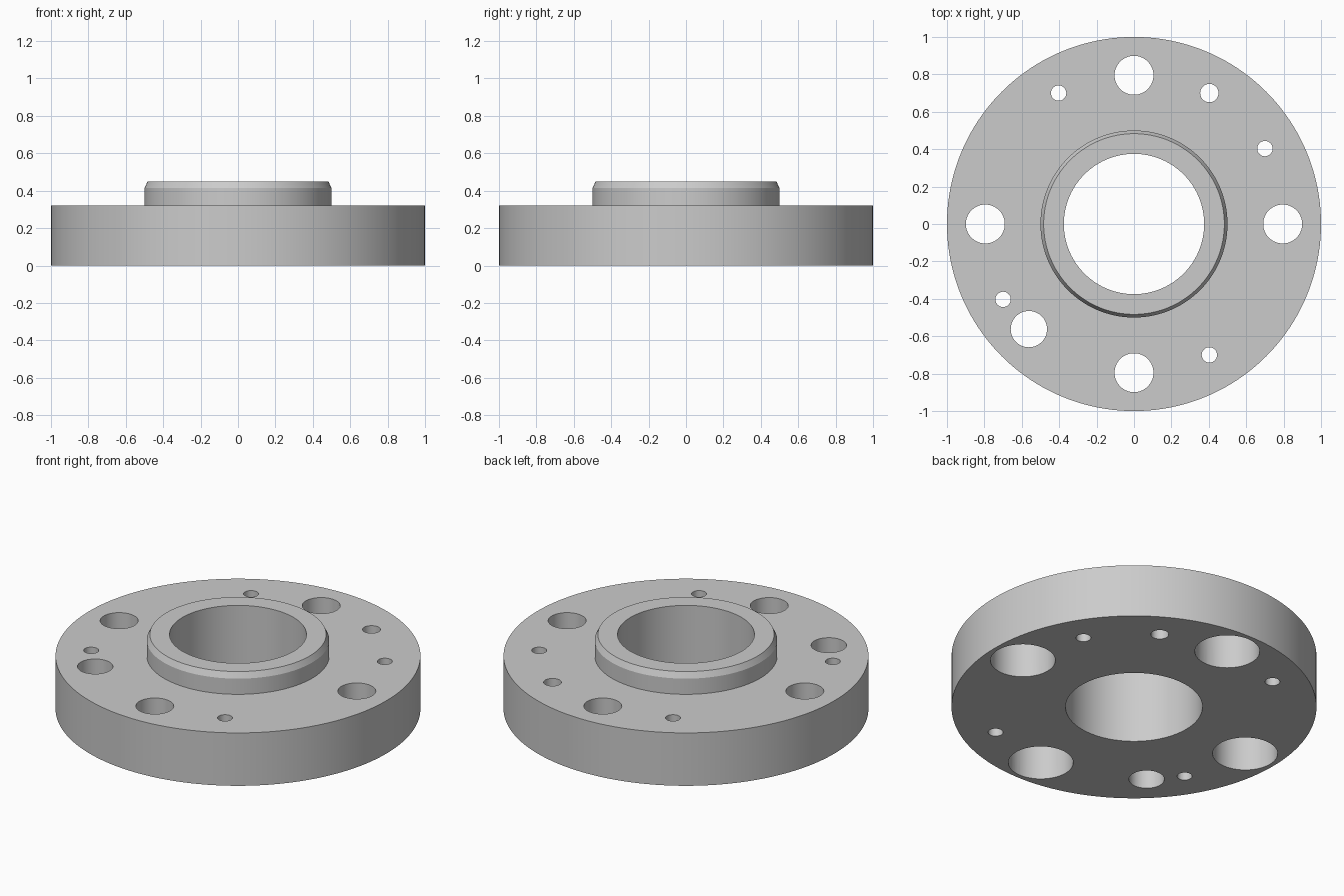
import bpy, bmesh, math

if "Cube" in bpy.data.objects:
    bpy.data.objects.remove(bpy.data.objects["Cube"])


def lathe(bm, profile, cx=0.0, cy=0.0, seg=64, closed=False):
    """Revolve (radius, z) points, listed bottom to top on the outside."""
    rings = []
    for r, z in profile:
        rings.append([bm.verts.new((cx + r * math.cos(2 * math.pi * i / seg),
                                    cy + r * math.sin(2 * math.pi * i / seg), z))
                      for i in range(seg)])
    pairs = list(zip(rings, rings[1:]))
    if closed:
        pairs.append((rings[-1], rings[0]))
    else:
        bm.faces.new(rings[0][::-1])
        bm.faces.new(rings[-1])
    for a, b in pairs:
        for i in range(seg):
            j = (i + 1) % seg
            bm.faces.new((a[i], a[j], b[j], b[i]))


def to_object(bm, name):
    bmesh.ops.recalc_face_normals(bm, faces=bm.faces)
    mesh = bpy.data.meshes.new(name)
    bm.to_mesh(mesh)
    bm.free()
    ob = bpy.data.objects.new(name, mesh)
    bpy.context.collection.objects.link(ob)
    return ob


# Flange disc with chamfered centring boss and through bore
bm = bmesh.new()
lathe(bm, [(0.375, 0), (1, 0), (1, 0.32), (0.5, 0.32),
           (0.5, 0.415), (0.483, 0.45), (0.375, 0.45)], seg=160, closed=True)
flange = to_object(bm, "flange")

# All holes as one helper cutter
bm = bmesh.new()
BOLT_R, LOW, HIGH = 0.795, -0.1, 0.4
# Four bolt holes, counterbored from below
for k in range(4):
    a = k * math.pi / 2
    lathe(bm, [(0.178, LOW), (0.178, 0.215), (0.104, 0.215), (0.104, HIGH)],
          BOLT_R * math.cos(a), BOLT_R * math.sin(a))
# Dowel hole
lathe(bm, [(0.097, LOW), (0.097, HIGH)], -0.562, -0.562)
# Small holes
for x, y, r in [(0.403, 0.7, 0.049), (-0.403, 0.7, 0.041), (0.7, 0.403, 0.041),
                (-0.7, -0.403, 0.041), (0.403, -0.7, 0.041)]:
    lathe(bm, [(r, LOW), (r, HIGH)], x, y, seg=40)
cutter = to_object(bm, "hole_cutter")
cutter.hide_render = True

# Cut the holes and keep the finished mesh
mod = flange.modifiers.new("holes", 'BOOLEAN')
mod.operation = 'DIFFERENCE'
mod.solver = 'EXACT'
mod.object = cutter
bpy.context.view_layer.objects.active = flange
flange.select_set(True)
cutter.select_set(False)
bpy.ops.object.modifier_apply(modifier=mod.name)
bpy.data.objects.remove(cutter)
bpy.ops.object.shade_smooth_by_angle(angle=math.radians(20))
